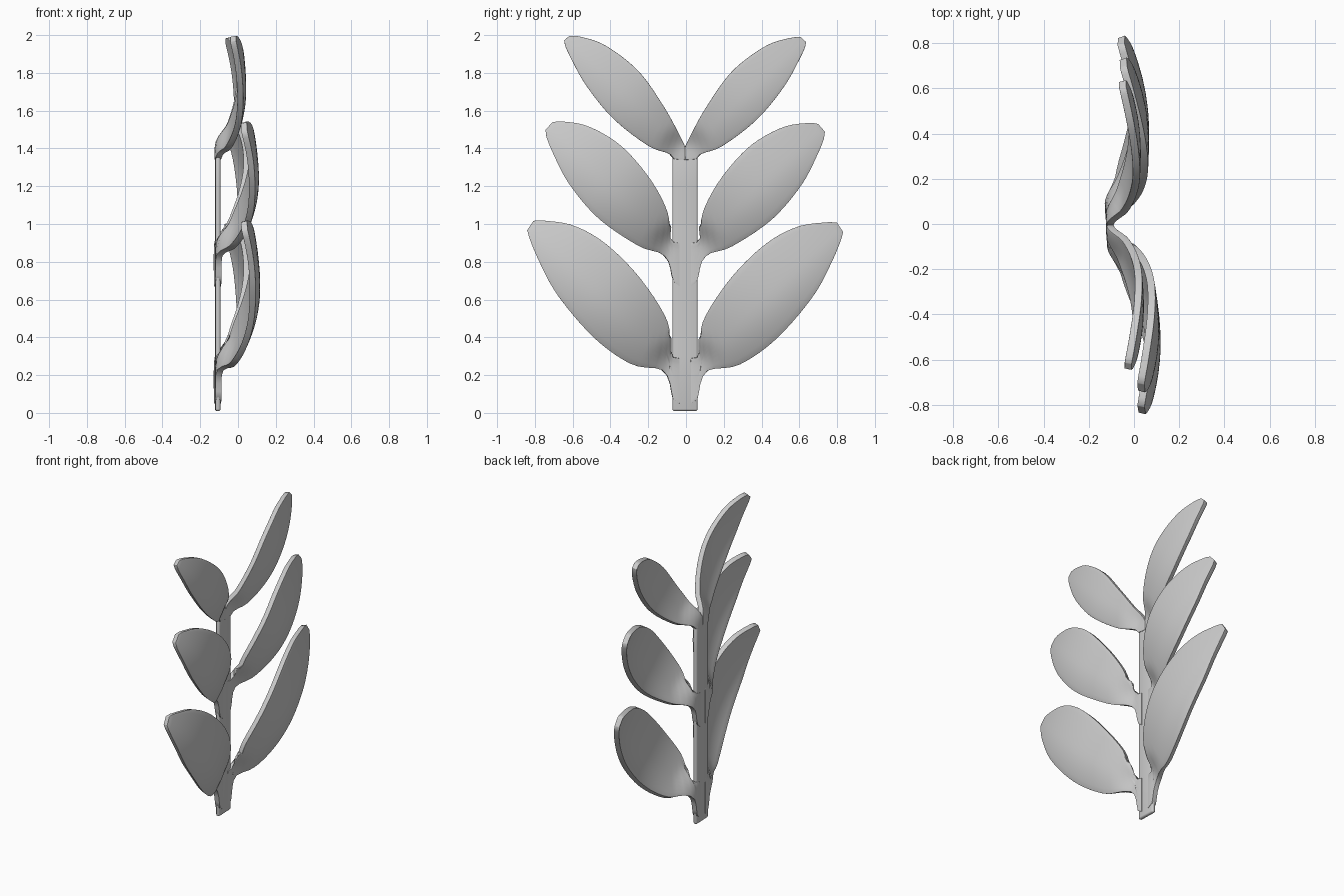
import bpy, bmesh
from mathutils import Vector

if "Cube" in bpy.data.objects:
    bpy.data.objects.remove(bpy.data.objects["Cube"])

BASE_X = -0.108      # depth of the flat stem
ROWS, COLS = 30, 12


def resample(pts, n):
    """Smooth curve through the points, evenly spaced by length."""
    p = [Vector(q) for q in pts]
    p = [2 * p[0] - p[1]] + p + [2 * p[-1] - p[-2]]
    dense = []
    for i in range(1, len(p) - 2):
        a, b, c, d = p[i - 1:i + 3]
        for k in range(12):
            t = k / 12
            dense.append(0.5 * (2 * b + (c - a) * t + (2 * a - 5 * b + 4 * c - d) * t * t
                                + (3 * b - a - 3 * c + d) * t ** 3))
    dense.append(p[-2])
    acc = [0]
    for u, v in zip(dense, dense[1:]):
        acc.append(acc[-1] + (v - u).length)
    out, j = [], 0
    for i in range(n + 1):
        target = acc[-1] * i / n
        while j < len(acc) - 2 and acc[j + 1] < target:
            j += 1
        f = (target - acc[j]) / max(acc[j + 1] - acc[j], 1e-9)
        out.append(dense[j].lerp(dense[j + 1], min(f, 1)))
    return out


def place(side, x, y, z, turn):
    """Slight overall turn of the sprig."""
    y = side * y - 0.005
    return (x - turn * y, y, z - 0.006 * y * (z > 0.1))


def sheet(name, rows, thick):
    """Grid of points turned into a thick plate with rounded rims."""
    bm = bmesh.new()
    vs = [[bm.verts.new(c) for c in r] for r in rows]
    for r0, r1 in zip(vs, vs[1:]):
        for i in range(len(r0) - 1):
            bm.faces.new((r0[i], r0[i + 1], r1[i + 1], r1[i]))
    me = bpy.data.meshes.new(name)
    bmesh.ops.recalc_face_normals(bm, faces=bm.faces)
    bm.to_mesh(me)
    bm.free()
    ob = bpy.data.objects.new(name, me)
    bpy.context.collection.objects.link(ob)
    for f in me.polygons:
        f.use_smooth = True
    s = ob.modifiers.new("thickness", 'SOLIDIFY')
    s.thickness, s.offset = thick, 0
    b = ob.modifiers.new("rim", 'BEVEL')
    b.width, b.segments, b.limit_method = 0.011, 3, 'ANGLE'
    b.angle_limit = 1.0
    return ob


def leaf(name, side, lower, upper, base, tip, peak, turn):
    base, tip = Vector(base), Vector(tip)
    axis = (tip - base).normalized()
    mid = (tip - base).length * 0.54
    k = (peak - BASE_X) / mid ** 2
    lo, up = resample(lower, ROWS), resample(upper, ROWS)
    rows = []
    for a, b in zip(lo, up):
        row = []
        for j in range(COLS + 1):
            q = a.lerp(b, j / COLS)
            d = q - base
            s = max(d.dot(axis), 0)
            w = d.x * axis.y - d.y * axis.x
            # arched along the length, flatter towards the tip,
            # cupped across the width, more on the lower side
            bend = k * (0.65 if s > mid else 1)
            cup = 1.1 if w > 0 else 0.25
            x = max(peak - bend * (s - mid) ** 2 - cup * w * w, BASE_X)
            # lie flat where the leaf joins the stem
            f = min(d.length / 0.16, 1)
            x = BASE_X + (x - BASE_X) * f * f * (3 - 2 * f)
            row.append(place(side, x, q.x, q.y, turn))
        rows.append(row)
    sheet(name, rows, 0.033)


# Stem
sheet("stem", [[place(1, BASE_X, y, z, 0.03) for y in (-0.067, 0, 0.067)]
               for z in (0.01, 0.3, 0.6, 0.9, 1.2, 1.37)], 0.027)

# Leaf outlines as (distance from stem, height): lower edge, upper edge,
# then base, tip, bulge and turn
leaves = {
    "bottom_leaf": (
        [(.03, .05), (.064, .07), (.088, .18), (.14, .235), (.29, .265), (.48, .40),
         (.67, .62), (.77, .80), (.825, .93), (.832, .96)],
        [(.03, .29), (.07, .30), (.088, .34), (.10, .49), (.24, .71), (.42, .89),
         (.59, .985), (.75, 1.01), (.80, 1.008)],
        (.05, .25), (.82, .98), .074, .055),
    "middle_leaf": (
        [(.03, .67), (.064, .70), (.088, .80), (.14, .85), (.25, .89), (.455, 1.03),
         (.61, 1.21), (.70, 1.38), (.735, 1.47), (.735, 1.49)],
        [(.03, .90), (.07, .91), (.088, .95), (.10, 1.07), (.19, 1.24), (.34, 1.41),
         (.51, 1.51), (.65, 1.535), (.70, 1.53)],
        (.05, .87), (.73, 1.52), .07, .055),
    "top_leaf": (
        [(0, 1.34), (.06, 1.345), (.09, 1.375), (.2, 1.42), (.38, 1.56), (.52, 1.73),
         (.60, 1.87), (.637, 1.95), (.637, 1.965)],
        [(0, 1.41), (.03, 1.47), (.12, 1.63), (.25, 1.81), (.42, 1.94),
         (.55, 1.985), (.61, 1.99)],
        (0, 1.38), (.63, 1.98), .02, .02),
}
for part, shape in leaves.items():
    for side, label in ((-1, "left"), (1, "right")):
        leaf(f"{part}_{label}", side, *shape)
